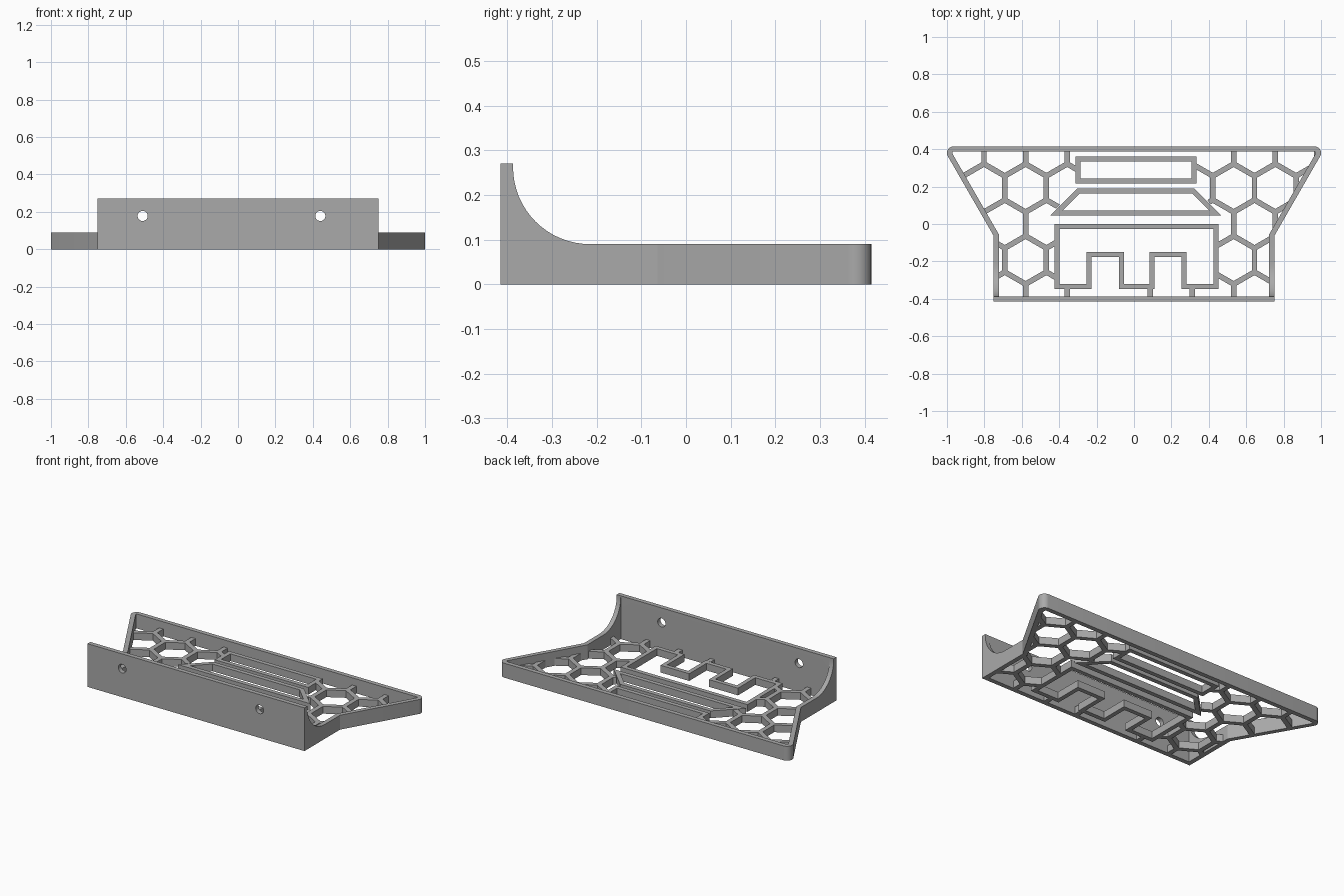
import bpy, bmesh, math
from mathutils import Vector

cube = bpy.data.objects.get("Cube")
if cube:
    bpy.data.objects.remove(cube, do_unlink=True)

grey = bpy.data.materials.new("plain grey")
grey.use_nodes = True
colour = (0.4, 0.4, 0.4, 1)
grey.diffuse_color = colour
grey.node_tree.nodes["Principled BSDF"].inputs["Base Color"].default_value = colour

WALL, RIB, STRIP = 0.028, 0.045, 0.027
HIGH, LOW = 0.27, 0.09
FRONT, BACK = -0.415, 0.415


def offset(points, d):
    """Mitred inset of a closed counter-clockwise outline."""
    pts = [Vector(p) for p in points]
    result = []
    for i, p in enumerate(pts):
        a = (p - pts[i - 1]).normalized()
        b = (pts[(i + 1) % len(pts)] - p).normalized()
        na, nb = Vector((-a.y, a.x)), Vector((-b.y, b.x))
        result.append(p + (na + nb) * d / (1 + na.dot(nb)))
    return result


def make(name, bm):
    bmesh.ops.recalc_face_normals(bm, faces=bm.faces)
    mesh = bpy.data.meshes.new(name)
    bm.to_mesh(mesh)
    bm.free()
    mesh.materials.append(grey)
    obj = bpy.data.objects.new(name, mesh)
    bpy.context.collection.objects.link(obj)
    return obj


def add_prism(bm, points, low, high, axis="z"):
    """Extrude an outline along z, or a (y, z) profile along x."""
    place = (lambda p, h: (p[0], p[1], h)) if axis == "z" else (lambda p, h: (h, p[0], p[1]))
    face = bm.faces.new([bm.verts.new(place(p, low)) for p in points])
    new = bmesh.ops.extrude_face_region(bm, geom=[face])["geom"]
    for v in (g for g in new if isinstance(g, bmesh.types.BMVert)):
        v.co = v.co + Vector(place((0, 0), high - low))


def prism(name, points, low, high, axis="z"):
    bm = bmesh.new()
    add_prism(bm, points, low, high, axis)
    return make(name, bm)


def ring(name, outer, inner, height):
    bm = bmesh.new()
    n = len(outer)
    loops = [[bm.verts.new((p[0], p[1], z)) for p in pts]
             for pts, z in ((outer, 0), (inner, 0), (inner, height), (outer, height))]
    for k in range(4):
        a, b = loops[k], loops[(k + 1) % 4]
        for i in range(n):
            j = (i + 1) % n
            bm.faces.new((a[i], a[j], b[j], b[i]))
    return make(name, bm)


def cut(obj, cutter):
    mod = obj.modifiers.new("cut", "BOOLEAN")
    mod.operation, mod.solver, mod.object = "DIFFERENCE", "EXACT", cutter
    bpy.context.view_layer.objects.active = obj
    bpy.ops.object.modifier_apply(modifier=mod.name)
    bpy.data.objects.remove(cutter, do_unlink=True)


# Outer wall: flared outline with rounded back corners
radius = 0.035
right = [(0.75, FRONT), (0.75, -0.064)]
for i in range(9):
    a = math.radians(-30 + 15 * i)
    right.append((1 - radius + radius * math.cos(a), BACK - radius + radius * math.sin(a)))
outline = right + [(-x, y) for x, y in reversed(right)]
inside = offset(outline, WALL)
outer_wall = ring("outer_wall", outline, inside, HIGH)

# Lower the sides and back, leaving a concave sweep up to the front plate
sweep, y0 = 0.172, FRONT + WALL
profile = [(0.6, LOW), (0.6, 0.4), (y0, 0.4)]
for i in range(17):
    a = math.pi + math.pi / 2 * i / 16
    profile.append((y0 + sweep + sweep * math.cos(a), LOW + sweep + sweep * math.sin(a)))
cut(outer_wall, prism("sweep_cutter", profile, -1.2, 1.2, "x"))

# Screw holes through the front plate
for x in (-0.51, 0.44):
    bpy.ops.mesh.primitive_cylinder_add(vertices=32, radius=0.027, depth=0.2,
                                        location=(x, FRONT, 0.178), rotation=(math.pi / 2, 0, 0))
    cut(outer_wall, bpy.context.object)

# Honeycomb floor: plate with hexagonal cells removed
floor = prism("honeycomb_floor", inside, 0, RIB)
pitch = 0.2225
row = pitch * math.sqrt(3) / 2
cell = (pitch - 0.029) / math.sqrt(3)
bm = bmesh.new()
for j in range(-3, 4):
    for i in range(-6, 7):
        cx = -0.5795 + pitch * (i + 2 + (0.5 if j % 2 == 0 else 0))
        if j % 2:
            cx += 0
        hexagon = [(cx + cell * math.sin(k * math.pi / 3), j * row + cell * math.cos(k * math.pi / 3))
                   for k in range(6)]
        add_prism(bm, hexagon, -0.1, 0.2)
cut(floor, make("cell_cutter", bm))

# Open the middle of the floor for the strip frames
opening = [(-0.313, 0.5), (-0.313, 0.203), (-0.447, 0.045), (-0.425, 0.045), (-0.425, -0.348),
           (-0.22, -0.348), (-0.22, -0.5), (-0.08, -0.5), (-0.08, -0.348), (0.452, -0.348),
           (0.452, 0.045), (0.468, 0.045), (0.334, 0.19), (0.334, 0.5)]
cut(floor, prism("middle_cutter", opening, -0.1, 0.2))

# Strip frames: bar slot, trapezoid slot and stepped opening
frames = {
    "bar_frame": [(-0.313, 0.217), (0.334, 0.217), (0.334, 0.36), (-0.313, 0.36)],
    "trapezoid_frame": [(-0.447, 0.045), (0.468, 0.045), (0.323, 0.19), (-0.302, 0.19)],
}
for name, points in frames.items():
    ring(name, points, offset(points, STRIP), RIB)

low, top = -0.334, -0.163
steps = [(-0.412, -0.013), (-0.412, low)]
for a, b in ((-0.241, -0.067), (0.096, 0.267)):
    steps += [(a, low), (a, top), (b, top), (b, low)]
steps += [(0.439, low), (0.439, -0.013)]
ring("stepped_frame", offset(steps, -STRIP / 2), offset(steps, STRIP / 2), RIB)

# Smooth curves, keep edges sharp
bpy.ops.object.select_all(action="DESELECT")
outer_wall.select_set(True)
bpy.context.view_layer.objects.active = outer_wall
bpy.ops.object.shade_smooth_by_angle(angle=math.radians(25))
